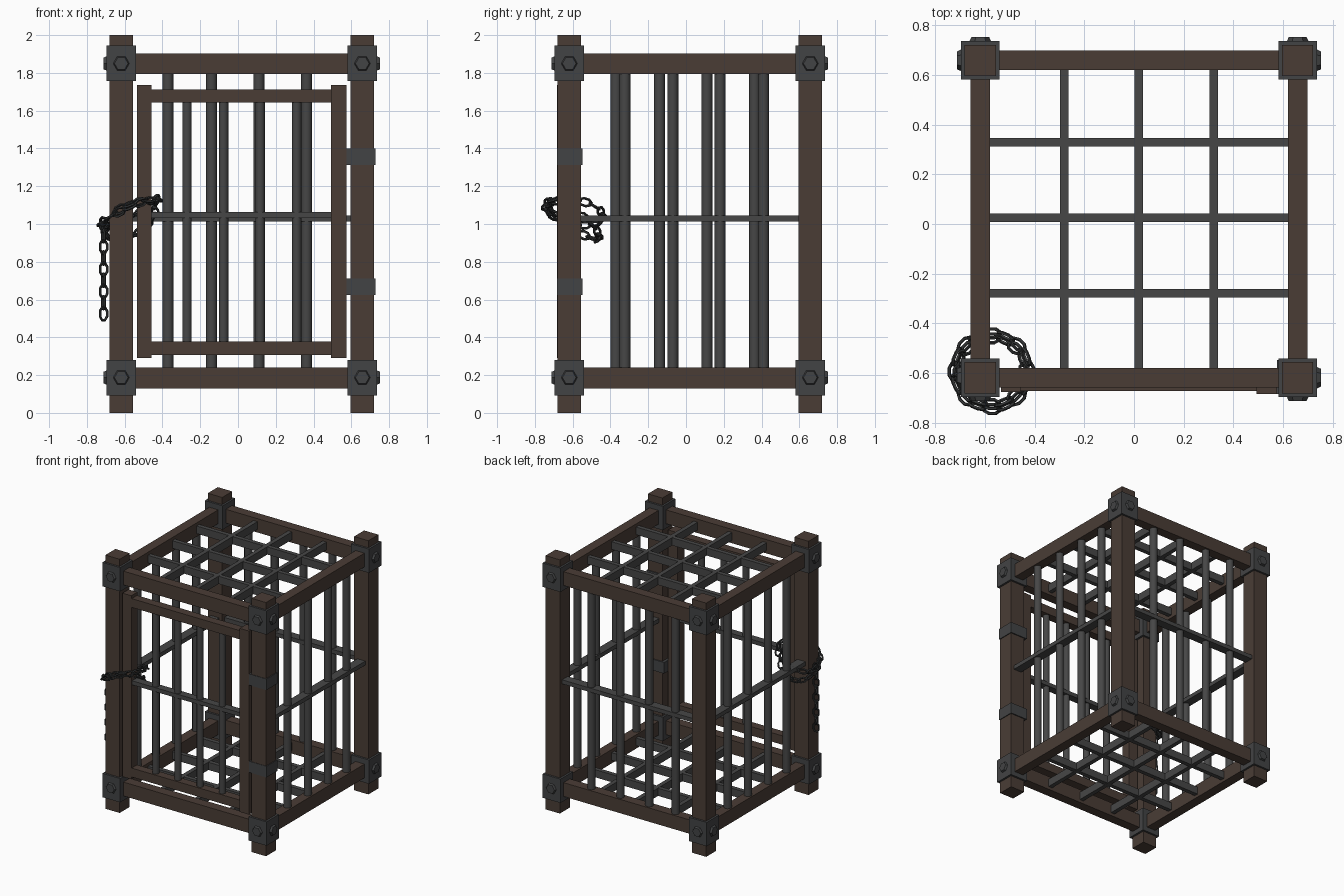
import bpy, bmesh, math
from mathutils import Vector, Matrix

if "Cube" in bpy.data.objects:
    bpy.data.objects.remove(bpy.data.objects["Cube"])

def material(name, rgb):
    m = bpy.data.materials.new(name)
    m.diffuse_color = (*rgb, 1)
    m.use_nodes = True
    m.node_tree.nodes["Principled BSDF"].inputs["Base Color"].default_value = m.diffuse_color
    return m

WOOD = material("dark wood", (0.068, 0.046, 0.036))
IRON = material("bar iron", (0.062, 0.062, 0.062))
PLATE = material("bracket iron", (0.055, 0.057, 0.059))
CHAIN = material("chain iron", (0.032, 0.034, 0.035))

def finish(name, bm, mat, smooth=False):
    me = bpy.data.meshes.new(name)
    bmesh.ops.recalc_face_normals(bm, faces=bm.faces)
    bm.to_mesh(me)
    bm.free()
    me.materials.append(mat)
    if smooth:
        for p in me.polygons:
            p.use_smooth = len(p.vertices) == 4
    ob = bpy.data.objects.new(name, me)
    bpy.context.collection.objects.link(ob)
    return ob

def box(name, x0, x1, y0, y1, z0, z1, mat):
    bm = bmesh.new()
    c = Vector(((x0 + x1) / 2, (y0 + y1) / 2, (z0 + z1) / 2))
    M = Matrix.Translation(c) @ Matrix.Diagonal((x1 - x0, y1 - y0, z1 - z0, 1))
    bmesh.ops.create_cube(bm, size=1, matrix=M)
    return finish(name, bm, mat)

def rod(name, x, y, z0, z1, r):
    bm = bmesh.new()
    bmesh.ops.create_cone(bm, cap_ends=True, segments=12, radius1=r, radius2=r, depth=z1 - z0,
                          matrix=Matrix.Translation((x, y, (z0 + z1) / 2)))
    return finish(name, bm, IRON, True)

def bolt(name, pos, direction):
    # hexagonal tapered head facing outwards
    bm = bmesh.new()
    rot = Vector(direction).to_track_quat('Z', 'Y').to_matrix().to_4x4()
    bmesh.ops.create_cone(bm, cap_ends=True, segments=6, radius1=0.05, radius2=0.036, depth=0.03,
                          matrix=Matrix.Translation(pos) @ rot @ Matrix.Rotation(math.pi / 6 * 3, 4, 'Z'))
    return finish(name, bm, PLATE)

C = 0.02           # centre of the cage in x and y
H = 0.638          # post offset from the centre
PW = 0.0625        # post half width
LO, HI = C - H, C + H
IN0, IN1 = LO + PW, HI - PW
RAILS = ((0.13, 0.239), (1.793, 1.902))

# corner posts, brackets and bolts
for sx in (-1, 1):
    for sy in (-1, 1):
        x, y = C + sx * H, C + sy * H
        box("corner_post", x - PW, x + PW, y - PW, y + PW, 0, 2, WOOD)
        for z in (0.187, 1.85):
            b = 0.078
            box("corner_bracket", x - b, x + b, y - b, y + b, z - 0.094, z + 0.094, PLATE)
            bolt("bracket_bolt", (x + sx * b, y, z), (sx, 0, 0))
            bolt("bracket_bolt", (x, y + sy * b, z), (0, sy, 0))

# frame rails and the top and bottom grids
for z0, z1 in RAILS:
    for p in (LO, HI):
        box("cross_rail", IN0, IN1, p - 0.039, p + 0.039, z0, z1, WOOD)
        box("side_rail", p - 0.039, p + 0.039, IN0, IN1, z0, z1, WOOD)
    zc = (z0 + z1) / 2
    for k in (-1, 0, 1):
        g = C + 0.005 + k * 0.303
        box("grid_bar_across", LO, HI, g - 0.017, g + 0.017, zc - 0.03, zc + 0.03, IRON)
        g = C + k * 0.301
        box("grid_bar_along", g - 0.017, g + 0.017, LO, HI, zc - 0.031, zc + 0.031, IRON)

# wall bars: the back wall pattern turned onto both sides
offsets = (-0.391, -0.16, 0.09, 0.343)
for d in offsets:
    rod("back_bar", C + d, HI, 0.2, 1.83, 0.029)
    rod("left_bar", LO, C + d, 0.2, 1.83, 0.029)
    rod("right_bar", HI, C - d, 0.2, 1.83, 0.029)

# flat middle straps
S = 0.035
box("back_strap", IN0, IN1, HI - S, HI + S, 1.012, 1.044, IRON)
for p in (LO, HI):
    box("side_strap", p - S, p + S, IN0, IN1, 1.012, 1.044, IRON)

# door in the front wall
box("door_stile_left", -0.535, -0.457, -0.676, -0.60, 0.29, 1.737, WOOD)
box("door_stile_right", 0.493, 0.575, -0.683, -0.60, 0.29, 1.737, WOOD)
for z0, z1 in ((0.307, 0.377), (1.644, 1.713)):
    box("door_rail", -0.457, 0.493, -0.672, -0.605, z0, z1, WOOD)
for k in range(4):
    rod("door_bar", -0.27 + k * 0.1935, -0.638, 0.35, 1.67, 0.025)
box("door_strap", -0.457, 0.493, -0.668, -0.608, 1.032, 1.064, IRON)

# hinge bands around the front right post
for z in (0.668, 1.356):
    box("hinge_band", 0.575, 0.727, -0.684, -0.547, z - 0.044, z + 0.044, PLATE)

# chain links
def add_link(bm, pos, tangent, roll):
    t = Vector(tangent).normalized()
    side = t.cross(Vector((0, 0, 1)))
    if side.length < 0.1:
        side = Vector((1, 0, 0))
    side.normalize()
    side = Matrix.Rotation(roll, 3, t) @ side
    up = t.cross(side)
    rings = []
    for i in range(8):
        a = math.tau * (i + 0.5) / 8
        c, s = math.cos(a), math.sin(a)
        mid = Vector(pos) + t * (0.037 * c) + side * (0.021 * s)
        out = (t * c + side * s).normalized()
        rings.append([bm.verts.new(mid + 0.0075 * (out * math.cos(b) + up * math.sin(b)))
                      for b in (math.tau * j / 5 for j in range(5))])
    for i in range(8):
        p, q = rings[i], rings[(i + 1) % 8]
        for j in range(5):
            k = (j + 1) % 5
            bm.faces.new((p[j], p[k], q[k], q[j]))

# two tilted loops tie the door to the post
CX, CY = -0.573, -0.592
def loop(a, r, z, tx, ty):
    return Vector((CX + r * math.cos(a), CY + r * math.sin(a), z + tx * math.cos(a) - ty * math.sin(a)))

for args in ((0.152, 1.065, 0.065, 0.025), (0.132, 1.02, 0.05, 0.085)):
    bm = bmesh.new()
    n = 16
    for i in range(n):
        a = math.tau * i / n
        add_link(bm, loop(a, *args), loop(a + 0.05, *args) - loop(a - 0.05, *args),
                 0.4 + (i % 2) * math.pi / 2)
    finish("chain_loop", bm, CHAIN)

# loose end hanging beside the post
bm = bmesh.new()
for i in range(9):
    add_link(bm, (-0.712, -0.605, 0.525 + i * 0.059), (0, 0, 1), (i % 2) * math.pi / 2 + 0.3)
finish("hanging_chain", bm, CHAIN)
